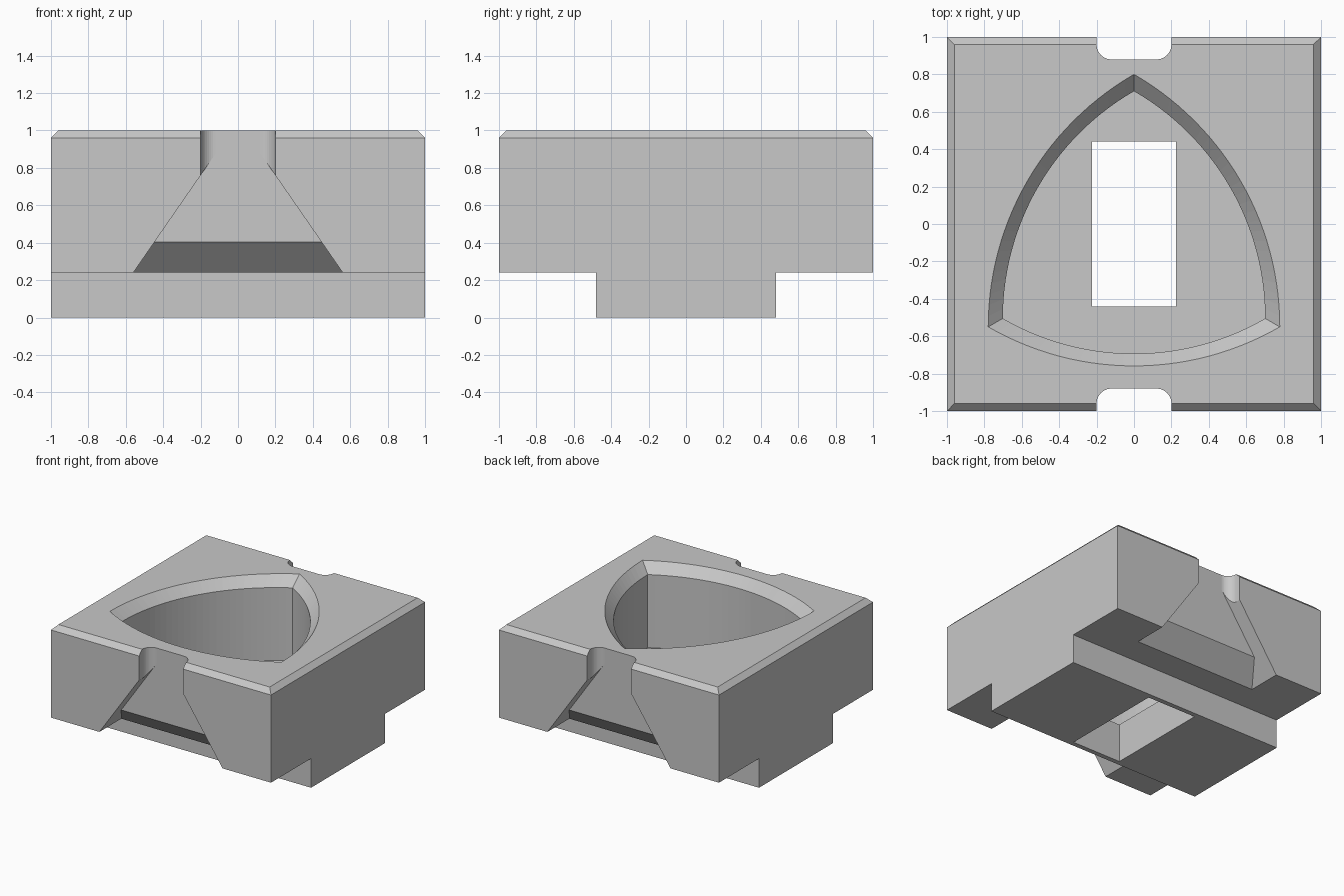
import bpy, bmesh
from math import sin, cos, pi, radians
from mathutils import Vector

default = bpy.data.objects.get("Cube")
if default:
    bpy.data.objects.remove(default, do_unlink=True)

grey = bpy.data.materials.new("plain grey")
grey.use_nodes = True
COLOUR = (0.58, 0.58, 0.58, 1)
grey.diffuse_color = COLOUR
grey.node_tree.nodes["Principled BSDF"].inputs["Base Color"].default_value = COLOUR


def make_object(name, bm):
    bmesh.ops.recalc_face_normals(bm, faces=bm.faces)
    mesh = bpy.data.meshes.new(name)
    bm.to_mesh(mesh)
    bm.free()
    mesh.materials.append(grey)
    obj = bpy.data.objects.new(name, mesh)
    bpy.context.collection.objects.link(obj)
    return obj


def loft(name, rings):
    """Closed solid through matching rings of points."""
    bm = bmesh.new()
    loops = [[bm.verts.new(p) for p in ring] for ring in rings]
    n = len(loops[0])
    for low, high in zip(loops, loops[1:]):
        for i in range(n):
            j = (i + 1) % n
            bm.faces.new((low[i], low[j], high[j], high[i]))
    bm.faces.new(loops[0][::-1])
    bm.faces.new(loops[-1])
    return make_object(name, bm)


def rectangle(x, y0, y1, z):
    return [(-x, y0, z), (x, y0, z), (x, y1, z), (-x, y1, z)]


def cut(target, cutter):
    cutter.hide_render = True
    mod = target.modifiers.new("cut", "BOOLEAN")
    mod.operation = "DIFFERENCE"
    mod.solver = "EXACT"
    mod.object = cutter
    bpy.context.view_layer.objects.active = target
    bpy.ops.object.modifier_apply(modifier=mod.name)
    bpy.data.objects.remove(cutter, do_unlink=True)


# Block: T-shaped profile along x, with a chamfered top rim
half_profile = [(0.48, 0), (0.48, 0.24), (1, 0.24), (1, 1)]
profile = half_profile + [(-y, z) for y, z in reversed(half_profile)]
block = loft("block", [[(x, y, z) for y, z in profile] for x in (-1, 1)])
bm = bmesh.new()
bm.from_mesh(block.data)
rim = [e for e in bm.edges if all(v.co.z > 0.99 for v in e.verts)]
bmesh.ops.bevel(bm, geom=rim, offset=0.04, segments=1, affect="EDGES")
bm.to_mesh(block.data)
bm.free()


# Pocket: three-arc rounded triangle with a sloped lip
def arc_triangle(radius, z, steps=28):
    centre = Vector((0, -0.1, z))
    side = radius * 3 ** 0.5
    points = []
    for k in range(3):
        turn = pi / 2 + k * 2 * pi / 3
        pivot = centre + radius * Vector((cos(turn), sin(turn), 0))
        for i in range(steps):
            a = turn + pi + radians(-30 + 60 * i / steps)
            points.append(pivot + side * Vector((cos(a), sin(a), 0)))
    return points


cut(block, loft("pocket", [arc_triangle(0.81, 0.32), arc_triangle(0.81, 0.92),
                           arc_triangle(0.9, 1), arc_triangle(0.945, 1.04)]))

# Window through the pocket floor
cut(block, loft("window", [rectangle(0.225, -0.44, 0.44, z) for z in (-0.1, 0.5)]))


# Flared notch and rounded slot, front and back
def flare(z, depth, s):
    return rectangle(0.2 + (0.76 - z) * 0.692, s * 1.1, s * depth, z)


def slot_ring(z, s, r=0.08, steps=10):
    corner = [(0.12 + r * cos(a), 0.96 - r * sin(a))
              for a in (pi / 2 * i / steps for i in range(steps + 1))]
    half = [(0.2, 1.1)] + corner
    full = half + [(-x, y) for x, y in reversed(half)]
    return [(x, s * y, z) for x, y in full]


for s in (-1, 1):
    cut(block, loft("flared_notch", [flare(0.14, 0.615, s), flare(0.405, 0.88, s),
                                     flare(1.03, 0.88, s)]))
    cut(block, loft("slot", [slot_ring(z, s) for z in (0.6, 1.1)]))
